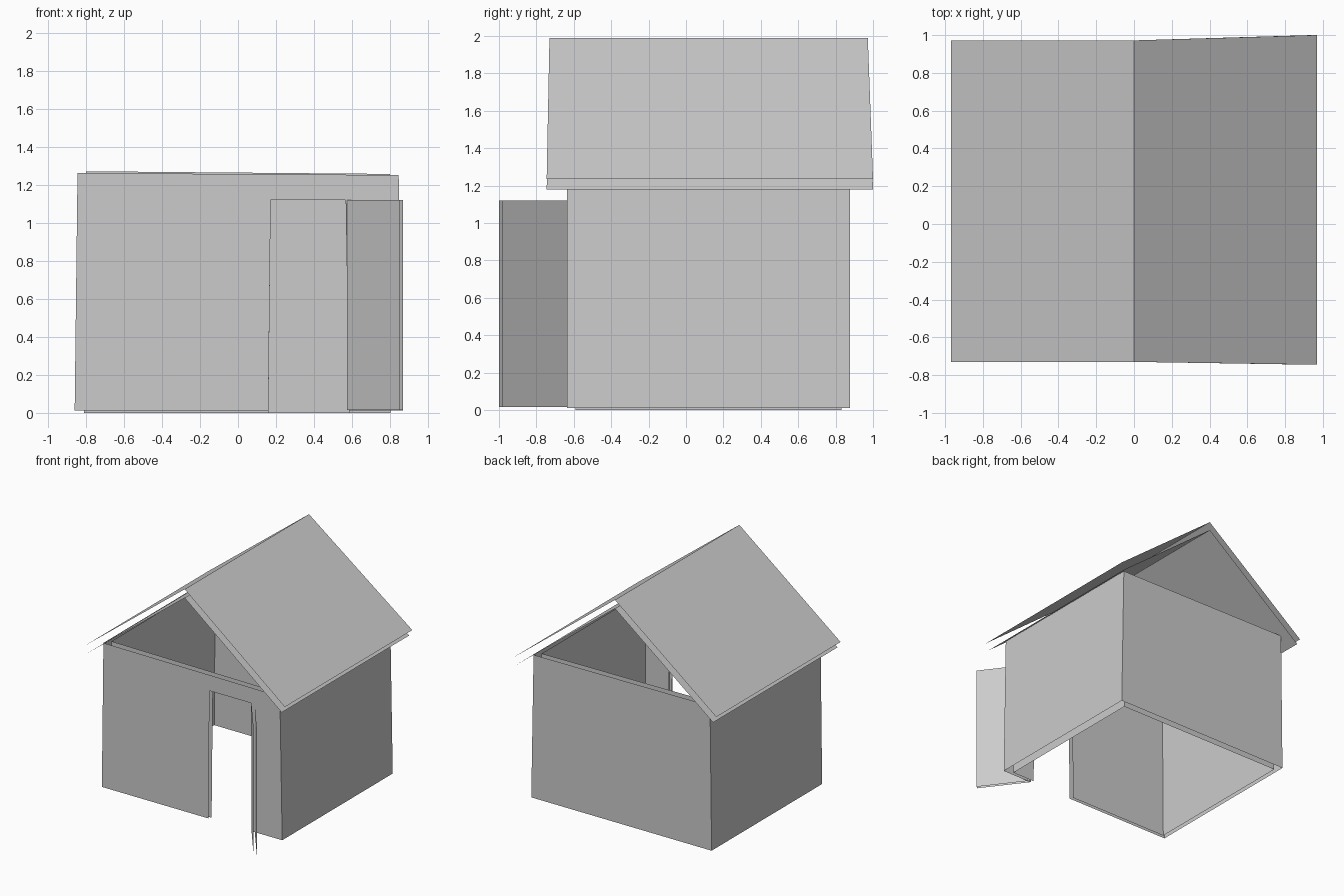
import bpy
import bmesh

cube = bpy.data.objects.get("Cube")
if cube:
    bpy.data.objects.remove(cube)

grey = bpy.data.materials.new("plain grey")
grey.use_nodes = True
grey.diffuse_color = (0.6, 0.6, 0.6, 1)
grey.node_tree.nodes["Principled BSDF"].inputs["Base Color"].default_value = (0.6, 0.6, 0.6, 1)


def add_sheets(name, faces):
    """Make one object from thin, flat polygon sheets."""
    bm = bmesh.new()
    for corners in faces:
        bm.faces.new([bm.verts.new(c) for c in corners])
    bmesh.ops.remove_doubles(bm, verts=bm.verts, dist=0.0005)
    mesh = bpy.data.meshes.new(name)
    bm.to_mesh(mesh)
    bm.free()
    mesh.materials.append(grey)
    obj = bpy.data.objects.new(name, mesh)
    bpy.context.collection.objects.link(obj)
    return obj


def add_shell(name, bottom, top, front, back, base, left_z, right_z):
    """Four slightly leaning walls, open above and below, with a doorway."""
    (b0, b1), (t0, t1) = bottom, top
    door_head = 1.12
    front_wall = [(b0, front, base), (0.16, front, base),
                  (0.172, front, door_head), (0.567, front, door_head),
                  (0.585, front, base), (b1, front, base),
                  (t1, front, right_z), (t0, front, left_z)]
    back_wall = [(b1, back, base), (b0, back, base),
                 (t0, back, left_z), (t1, back, right_z)]
    minus_wall = [(b0, back, base), (b0, front, base),
                  (t0, front, left_z), (t0, back, left_z)]
    plus_wall = [(b1, front, base), (b1, back, base),
                 (t1, back, right_z), (t1, front, right_z)]
    add_sheets(name, [front_wall, back_wall, minus_wall, plus_wall])


# Walls: an outer and an inner skin
add_shell("outer_walls", (-0.86, 0.868), (-0.845, 0.846), -0.635, 0.878, 0.012, 1.263, 1.252)
add_shell("inner_walls", (-0.81, 0.802), (-0.80, 0.80), -0.59, 0.832, 0.0, 1.272, 1.258)

# Roof: an upper and a lower sheet on each slope, open at the edges
for layer, ridge_z, eave_x, eave_z in (("upper", 1.99, 0.97, 1.235),
                                       ("lower", 1.915, 0.94, 1.18)):
    for side, sign, eave_front, eave_back in (("right", -1, -0.73, 0.972),
                                              ("left", 1, -0.745, 1.0)):
        slope = [(0, -0.73, ridge_z), (sign * eave_x, eave_front, eave_z),
                 (sign * eave_x, eave_back, eave_z), (0, 0.972, ridge_z)]
        add_sheets(f"{layer}_roof_{side}", [slope if sign > 0 else slope[::-1]])

# Open door: two parallel leaves
for name, hinge, tip in (("door_inner_leaf", (0.574, -0.635), (0.85, -1.0)),
                         ("door_outer_leaf", (0.594, -0.62), (0.87, -0.985))):
    add_sheets(name, [[(*hinge, 0.015), (*tip, 0.015), (*tip, 1.12), (*hinge, 1.12)]])
